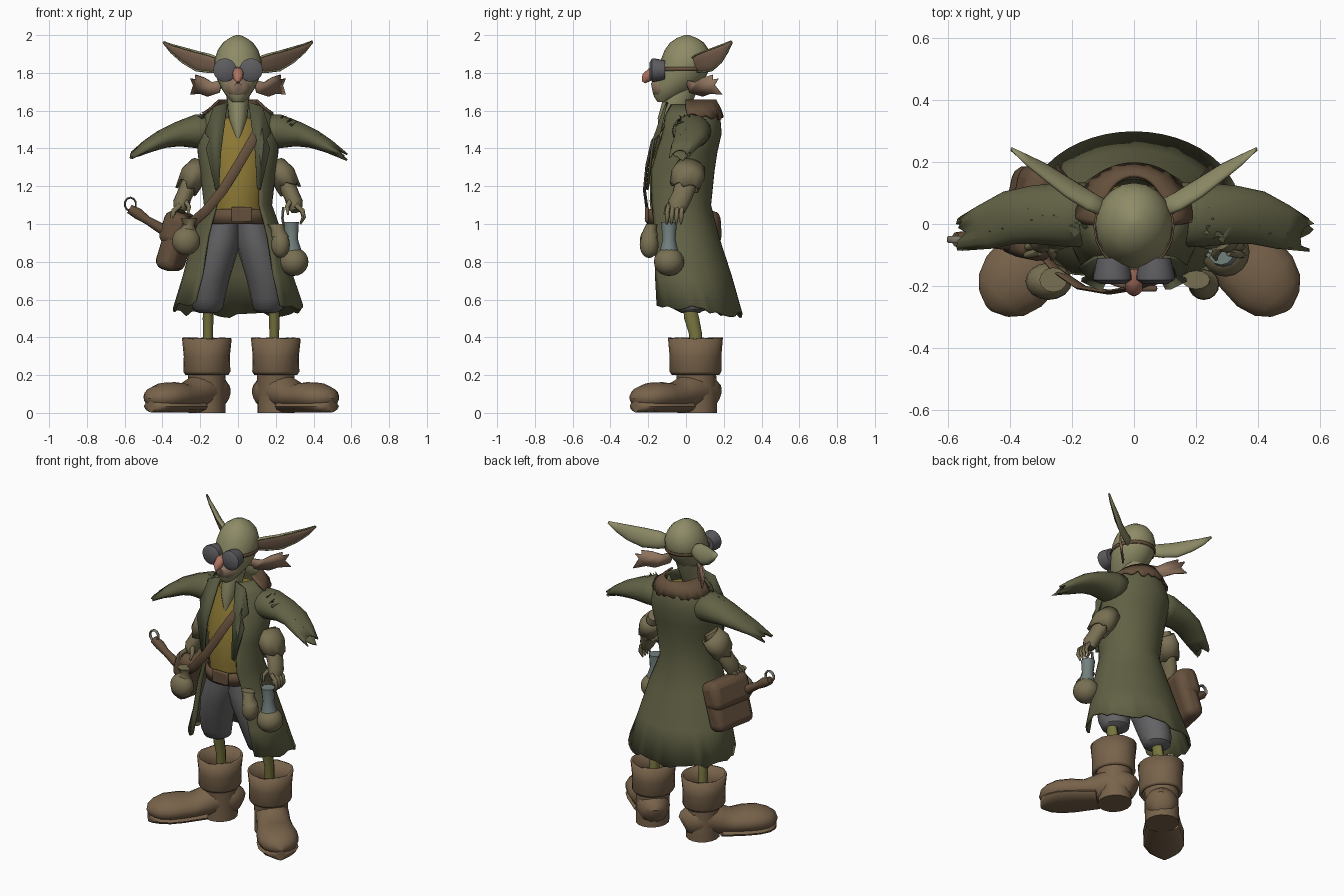
import bpy, bmesh, math, random
from mathutils import Vector, Matrix

random.seed(4)
COL = dict(coat=(.12, .12, .06), lapel=(.09, .095, .05), skin=(.27, .26, .135), pale=(.26, .18, .12),
           shirt=(.26, .185, .035), trousers=(.125, .125, .13), boot=(.19, .125, .07), sole=(.09, .055, .03),
           brown=(.13, .08, .045), pouch=(.19, .16, .085), glass=(.11, .11, .12), pink=(.42, .17, .12),
           ear=(.27, .17, .11), leg=(.19, .18, .05), bottle=(.17, .22, .21), metal=(.2, .18, .14))
MATS = {}
for k, c in COL.items():
    MATS[k] = bpy.data.materials.new(k)
    MATS[k].diffuse_color = (*c, 1)


def finish(name, bm, mat, thick=0, bevel=0, angle=45):
    bmesh.ops.recalc_face_normals(bm, faces=bm.faces)
    me = bpy.data.meshes.new(name)
    bm.to_mesh(me)
    bm.free()
    ob = bpy.data.objects.new(name, me)
    bpy.context.collection.objects.link(ob)
    me.materials.append(MATS[mat])
    if thick:
        m = ob.modifiers.new('thick', 'SOLIDIFY')
        m.thickness, m.offset = thick, 0
    if bevel:
        m = ob.modifiers.new('round', 'BEVEL')
        m.width, m.segments = bevel, 3
    bpy.ops.object.select_all(action='DESELECT')
    ob.select_set(True)
    bpy.context.view_layer.objects.active = ob
    bpy.ops.object.shade_smooth_by_angle(angle=math.radians(angle))
    return ob


def tube(name, rows, mat, ref=None, seg=16, caps=True, gaps=None, centre=-90, jag=0, droop=0, thick=0):
    """Loft of elliptic rings (x,y,z,ra,rb): horizontal, or square to the path when ref is given.
    gaps = half-opening in degrees per ring, about the angle centre."""
    bm, rings = bmesh.new(), []
    P = [Vector(r[:3]) for r in rows]
    n = len(rows)
    for i, r in enumerate(rows):
        u, v, t = Vector((1, 0, 0)), Vector((0, 1, 0)), Vector((0, 0, 1))
        if ref:
            t = (P[min(i + 1, n - 1)] - P[max(i - 1, 0)]).normalized()
            u = t.cross(Vector(ref)).normalized()
            v = u.cross(t)
        ring = []
        for k in range(seg + (1 if gaps else 0)):
            g = gaps[i] if gaps else 0
            a = math.radians(centre + g + (360 - 2 * g) * k / seg)
            p = P[i] + u * r[3] * math.cos(a) + v * r[4] * math.sin(a)
            if i == n - 1 and (jag or droop):
                p += t * (random.uniform(-jag, jag) - droop * math.sin(a))
            ring.append(bm.verts.new(p))
        rings.append(ring)
    m = len(rings[0])
    for a, b in zip(rings, rings[1:]):
        for k in range(m - 1 if gaps else m):
            bm.faces.new((a[k], a[(k + 1) % m], b[(k + 1) % m], b[k]))
    if caps and not gaps:
        bm.faces.new(rings[0])
        bm.faces.new(rings[-1])
    return finish(name, bm, mat, thick)


def ball(name, loc, size, mat):
    bm = bmesh.new()
    bmesh.ops.create_uvsphere(bm, u_segments=16, v_segments=10, radius=1,
                              matrix=Matrix.Translation(loc) @ Matrix.Diagonal((*size, 1)))
    return finish(name, bm, mat)


def box(name, loc, dims, mat, rot=(0, 0, 0), bevel=.02):
    bm = bmesh.new()
    R = Matrix.Rotation(rot[2], 4, 'Z') @ Matrix.Rotation(rot[1], 4, 'Y') @ Matrix.Rotation(rot[0], 4, 'X')
    bmesh.ops.create_cube(bm, size=1, matrix=Matrix.Translation(loc) @ R @ Matrix.Diagonal((*dims, 1)))
    return finish(name, bm, mat, bevel=bevel)


def plate(name, pts, mat, thick=.01):
    bm = bmesh.new()
    bm.faces.new([bm.verts.new(p) for p in pts])
    return finish(name, bm, mat, thick)


def flip(rows, s):
    return [(r[0] * s, *r[1:]) for r in rows]


# Head, neck and snout
tube('head', [(0, -.11, 1.645, .03, .04), (0, -.10, 1.675, .06, .07), (0, -.06, 1.72, .09, .115),
              (0, -.03, 1.77, .112, .13), (0, -.01, 1.82, .124, .135), (0, 0, 1.87, .124, .133),
              (0, .005, 1.92, .108, .118), (0, .005, 1.96, .08, .09), (0, .005, 1.985, .045, .052),
              (0, .005, 2, .012, .012)], 'skin', seg=20)
tube('neck', [(0, -.125, 1.43, .006, .012), (0, -.075, 1.56, .05, .075), (0, -.02, 1.72, .065, .085)], 'skin')
tube('muzzle', [(0, -.10, 1.725, .08, .065), (0, -.155, 1.72, .06, .055), (0, -.18, 1.715, .03, .03)],
     'pale', ref=(0, 0, 1))
tube('nose', [(0, -.12, 1.81, .025, .02), (0, -.18, 1.80, .03, .03), (0, -.21, 1.775, .028, .028),
              (0, -.225, 1.75, .008, .01)], 'pink', ref=(0, 0, 1), seg=10)
# Goggles and strap
for s in (-1, 1):
    c = s * .069
    tube('goggle_lens', [(c, -.11, 1.815, .05, .05), (c, -.165, 1.815, .062, .062), (c, -.18, 1.815, .062, .062),
                         (c, -.193, 1.815, .04, .04)], 'glass', ref=(0, 0, 1), seg=20)
tube('goggle_strap', [(0, -.012, 1.81, .127, .138), (0, -.008, 1.83, .128, .138)], 'brown', caps=False, seg=20, thick=.006)

# Ears and cheek tufts
for s in (-1, 1):
    k = .97 if s < 0 else 1
    e = [(.09, .04, 1.84, .03, .035), (.15, .07, 1.85, .03, .05), (.22, .115, 1.863, .027, .055),
         (.29, .165, 1.895, .022, .043), (.35, .205, 1.93, .014, .024), (.395, .24, 1.965, .003, .004)]
    e = [(*r[:2], 1.84 + (r[2] - 1.84) * k, *r[3:]) for r in e]
    up = (0, -.4, .9)
    tube('ear', flip(e, s), 'skin', ref=up, gaps=[80] * 6, centre=0 if s > 0 else 180, seg=10, thick=.008)
    tube('inner_ear', [(r[0] * s, r[1], r[2], .005, r[4] * .9) for r in e], 'ear', ref=up, seg=10)
    plate('cheek_tuft', [(s * x, y, z) for x, y, z in (
        (.08, .0, 1.765), (.14, .05, 1.75), (.18, .09, 1.775), (.225, .14, 1.79), (.222, .14, 1.765), (.25, .17, 1.77),
        (.235, .15, 1.735), (.25, .19, 1.685), (.20, .13, 1.69), (.16, .09, 1.675), (.10, .02, 1.695))], 'ear')

# Shirt, belt and strap
tube('shirt', [(0, -.03, 1.0, .145, .15), (0, -.04, 1.12, .145, .152), (0, -.03, 1.3, .165, .16),
               (0, -.005, 1.45, .17, .135), (0, .01, 1.56, .12, .11)], 'shirt', seg=20)
tube('belt', [(0, -.03, 1.0, .17, .17), (0, -.035, 1.08, .165, .17)], 'brown', seg=12,
     gaps=[105, 105], centre=90, thick=.015)
box('buckle', (.02, -.208, 1.05), (.11, .02, .08), 'brown', bevel=.008)
tube('shoulder_strap', [(.12, -.12, 1.52, .026, .008), (.07, -.18, 1.43, .026, .008), (0, -.207, 1.31, .026, .008),
                        (-.08, -.22, 1.18, .026, .008), (-.17, -.205, 1.07, .026, .008),
                        (-.25, -.15, 1.0, .026, .008), (-.31, -.08, .96, .026, .008)], 'brown', ref=(0, 1, 0), seg=8)

# Long open coat with ragged hem
tube('coat', [(0, .03, 1.63, .11, .12), (0, .025, 1.57, .175, .15), (0, .02, 1.48, .21, .163),
              (0, -.01, 1.38, .208, .17), (0, -.035, 1.28, .195, .18), (0, -.045, 1.1, .175, .172),
              (0, -.02, .93, .235, .19), (0, .01, .73, .285, .225), (0, .04, .55, .34, .253)],
     'coat', seg=36, gaps=[28, 28, 30, 33, 35, 40, 42, 41, 41], jag=.018, droop=.035, thick=.012)
tube('collar', [(0, .03, 1.655, .10, .125), (0, .03, 1.61, .15, .15), (0, .03, 1.57, .185, .163)],
     'brown', seg=28, gaps=[75, 78, 82], jag=.02, thick=.012)
for s in (-1, 1):
    plate('lapel', [(s * x, y, z) for x, y, z in (
        (.055, -.10, 1.645), (.13, -.11, 1.62), (.175, -.14, 1.48), (.15, -.17, 1.45), (.17, -.18, 1.40),
        (.12, -.205, 1.18), (.10, -.205, 1.19), (.09, -.185, 1.38))], 'lapel', .012)
    # Torn sleeves
    tube('sleeve', flip([(.13, .03, 1.49, .10, .085), (.22, .03, 1.49, .098, .085), (.32, .03, 1.475, .09, .06),
                         (.40, .02, 1.45, .082, .045), (.48, -.01, 1.41, .068, .03),
                         (.555, -.03, 1.365, .05, .014)], s), 'coat', ref=(0, 0, 1), caps=False, jag=.03, thick=.01)
    # Rolled cuffs, forearms and hands
    tube('shirt_cuff', flip([(.20, .03, 1.31, .05, .07), (.235, .01, 1.26, .065, .085),
                             (.27, -.01, 1.19, .055, .075)], s), 'pouch', ref=(0, 1, 0), caps=False, jag=.02, thick=.012)
    tube('forearm', flip([(.20, .03, 1.33, .04, .05), (.24, .01, 1.24, .05, .06), (.285, -.02, 1.15, .042, .055),
                          (.30, -.04, 1.11, .045, .055), (.31, -.05, 1.07, .03, .045)], s), 'pouch', ref=(0, 1, 0))
    for k in range(4):
        y = -.015 - .025 * k
        tube('finger', flip([(.305, y, 1.10, .014, .014), (.34, y - .008, 1.07, .014, .013),
                             (.348, y - .01, 1.035, .012, .012), (.33, y - .012, 1.0, .005, .005)], s),
             'pouch', ref=(0, 1, 0), seg=8)
    tube('thumb', flip([(.285, -.06, 1.13, .016, .016), (.26, -.10, 1.09, .013, .013), (.265, -.115, 1.05, .005, .005)], s),
         'pouch', ref=(0, 1, 0), seg=8)

# Ragged fur along the shoulders and collar
bm = bmesh.new()
for s in (-1, 1):
    for k in range(26):
        f = random.random()
        p = Vector((s * (.11 + .38 * f), random.uniform(-.025, .06) - .02 * f, 1.59 - .06 * f - .12 * f * f))
        d = Vector((s * random.uniform(.3, 1), random.uniform(-.6, .6), random.uniform(.1, .6)))
        M = Matrix.Translation(p) @ d.to_track_quat('Z', 'Y').to_matrix().to_4x4() @ Matrix.Diagonal((1, .4, 1, 1))
        bmesh.ops.create_cone(bm, cap_ends=True, segments=5, radius1=.02, radius2=0, depth=.06, matrix=M)
finish('fur_tufts', bm, 'lapel')

# Trousers, shins and boots
for s, bx in ((-1, -.165), (1, .20)):
    tube('trouser_leg', flip([(.07, -.03, 1.03, .085, .13), (.085, -.03, .93, .10, .135), (.11, -.03, .84, .105, .13),
                              (.145, -.01, .70, .098, .115), (.16, .01, .60, .09, .10), (.16, .02, .55, .08, .085),
                              (.16, .025, .53, .05, .05)], s), 'trousers')
    tube('shin', [(bx * .96, .02, .56, .026, .035), (bx * .96, .03, .50, .03, .04), (bx * .96, .05, .42, .027, .035),
                  (bx * .96, .05, .2, .03, .035)], 'leg', seg=10)
    d = Vector((.67 * s, -.74, 0))
    o = Vector((bx, .06, 0))
    prof = [(-.12, .08, .04, .06), (-.10, .09, .075, .08), (-.05, .11, .098, .10), (.03, .12, .10, .10),
            (.10, .10, .10, .085), (.17, .085, .11, .07), (.25, .087, .122, .076), (.33, .085, .122, .075),
            (.39, .078, .10, .062), (.425, .07, .065, .045), (.442, .06, .025, .02)]
    tube('boot_foot', [(*(o + d * t + Vector((0, 0, z))), w, h) for t, z, w, h in prof], 'boot', ref=(0, 0, 1), seg=18)
    tube('boot_sole', [(*(o + d * t + Vector((0, 0, .035))), w * .98, .033) for t, z, w, h in prof if t > .09],
         'boot', ref=(0, 0, 1), seg=12)
    tube('boot_heel', [(bx, .06, 0, .098, .105), (bx, .06, .06, .098, .105)], 'boot')
    tube('boot_shaft', [(bx, .06, .06, .098, .105), (bx, .055, .2, .10, .105), (bx, .05, .26, .10, .11)], 'boot')
    tube('boot_cuff', [(bx, .05, .205, .108, .12), (bx, .05, .22, .118, .13), (bx, .05, .30, .115, .13),
                       (bx, .05, .395, .125, .138)], 'boot', caps=False, seg=20, jag=.004, thick=.014)

# Satchel with flap on the left hip
box('satchel', (-.325, .035, .905), (.12, .29, .31), 'brown', (0, .3, -.2), .045)
box('satchel_flap', (-.318, .035, .975), (.135, .30, .18), 'brown', (0, .3, -.2), .045)
# Club handle with a ring at its end
tube('club_handle', [(-.30, -.06, .90, .035, .035), (-.38, -.06, .96, .028, .03), (-.48, -.055, 1.02, .022, .022),
                     (-.53, -.05, 1.055, .03, .03), (-.575, -.05, 1.08, .024, .024)], 'brown', ref=(0, 0, 1), seg=10)
tube('handle_ring', [(-.57 + .03 * math.sin(a), -.05, 1.105 - .035 * math.cos(a), .006, .012)
                     for a in [k * math.pi / 5 for k in range(11)]], 'metal', ref=(0, 1, 0), seg=6)
# Pouches and flask
ball('left_pouch', (-.275, -.185, .91), (.075, .06, .075), 'pouch')
tube('left_pouch_neck', [(-.27, -.18, .96, .05, .04), (-.26, -.18, .995, .028, .025), (-.26, -.18, 1.03, .045, .04)], 'pouch', seg=12)
ball('right_pouch', (.225, -.195, .89), (.05, .05, .07), 'pouch')
tube('right_pouch_lid', [(.225, -.195, .93, .048, .048), (.21, -.19, .97, .035, .035), (.20, -.18, 1.0, .045, .03)], 'pouch', seg=12)
ball('flask_bag', (.295, -.09, .80), (.078, .08, .075), 'pouch')
tube('flask', [(.29, -.09, .85, .05, .05), (.283, -.09, .92, .034, .034), (.28, -.09, 1.01, .042, .042)], 'bottle', seg=12)
tube('flask_hook', [(.25, -.09, .95, .008, .008), (.235, -.10, 1.03, .008, .008), (.24, -.10, 1.09, .008, .008)], 'metal', seg=6)
